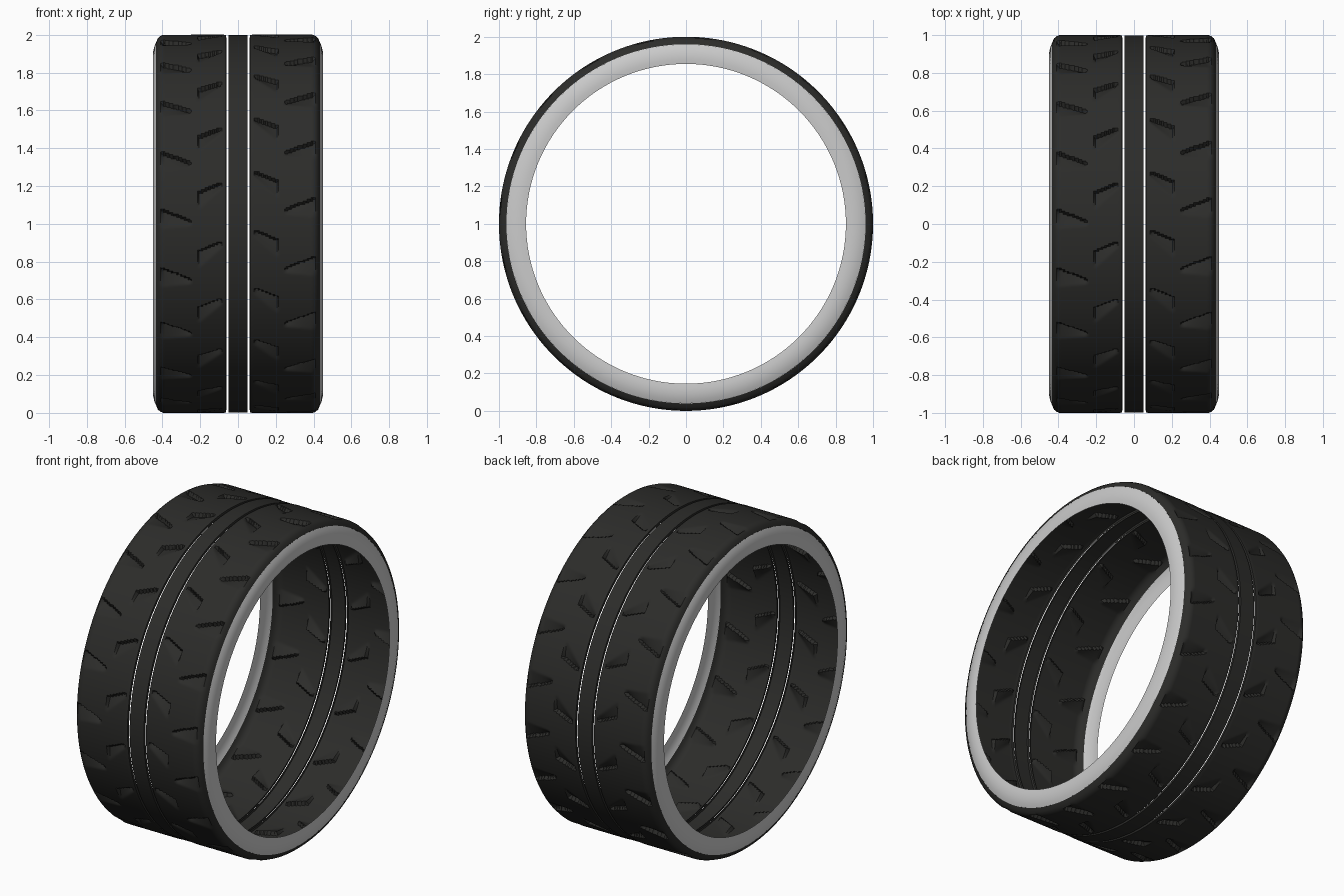
import bpy, math

if "Cube" in bpy.data.objects:
    bpy.data.objects.remove(bpy.data.objects["Cube"])

rubber = bpy.data.materials.new("rubber")
rubber.diffuse_color = (0.025, 0.025, 0.023, 1)
rubber.use_nodes = True
rubber.node_tree.nodes["Principled BSDF"].inputs["Base Color"].default_value = rubber.diffuse_color
PITCH = 18.0  # degrees between repeated tread cuts


def ring(name, profile, steps, depth=None, flip=False, mat=None):
    """Spin an (x, radius) profile about the wheel axle; depth(x, deg) cuts inward."""
    verts, faces, n = [], [], len(profile)
    for i in range(steps):
        deg = 360 * i / steps
        t = math.radians(deg)
        for x, r in profile:
            r -= depth(x, deg) if depth else 0
            verts.append((x, -r * math.cos(t), 1 + r * math.sin(t)))
    for i in range(steps):
        a, b = i * n, (i + 1) % steps * n
        for j in range(n - 1):
            f = (a + j, a + j + 1, b + j + 1, b + j)
            faces.append(f[::-1] if flip else f)
    me = bpy.data.meshes.new(name)
    me.from_pydata(verts, [], faces)
    ob = bpy.data.objects.new(name, me)
    bpy.context.collection.objects.link(ob)
    if mat:
        me.materials.append(mat)
    bpy.ops.object.select_all(action='DESELECT')
    ob.select_set(True)
    bpy.context.view_layer.objects.active = ob
    bpy.ops.object.shade_smooth_by_angle(angle=math.radians(40))
    return ob


def tread_cuts(x, deg, phase):
    """Wedge-shaped cuts: outer row and inner row slope in opposite directions."""
    ax, total = abs(x), 0.0
    rows = ((0.255, 0.395, 20.5, 0.38), (0.085, 0.215, 29.0, -0.42))
    for lo, hi, start, slope in rows:
        if not lo <= ax <= hi:
            continue
        mid = (lo + hi) / 2
        line = start + phase + math.degrees(slope * (ax - mid))
        d = (line - deg) % PITCH
        u = (ax - lo) / (hi - lo)
        width = 1.5 + 4.0 * u          # wedge widens toward the shoulder
        if d < width:
            total = 0.025 * (1 - d / width)
    return total


# tread halves, curling over the shoulder
for side, s, phase in (("left", -1, 0), ("right", 1, 3.5)):
    flat = [(0.062, 0.985), (0.064, 0.998)]
    flat += [(0.075 + 0.01 * k, 1.0) for k in range(33)]
    shoulder = [(0.41, 0.994), (0.424, 0.982), (0.433, 0.96)]
    profile = [(s * x, r) for x, r in flat + shoulder]
    ring(side + "_tread", profile, 720,
         lambda x, d, p=phase: tread_cuts(x, d, p), s < 0, rubber)

    # plain grey sidewall, slightly bulged
    wall = [(0.433, 0.96), (0.442, 0.94), (0.449, 0.91), (0.45, 0.88), (0.447, 0.855)]
    ring(side + "_sidewall", [(s * x, r) for x, r in wall], 128, None, s < 0)

# separate centre rib between the two open grooves
ring("centre_rib", [(-0.051, 0.985), (-0.049, 0.998), (0.049, 0.998), (0.051, 0.985)],
     128, None, False, rubber)
